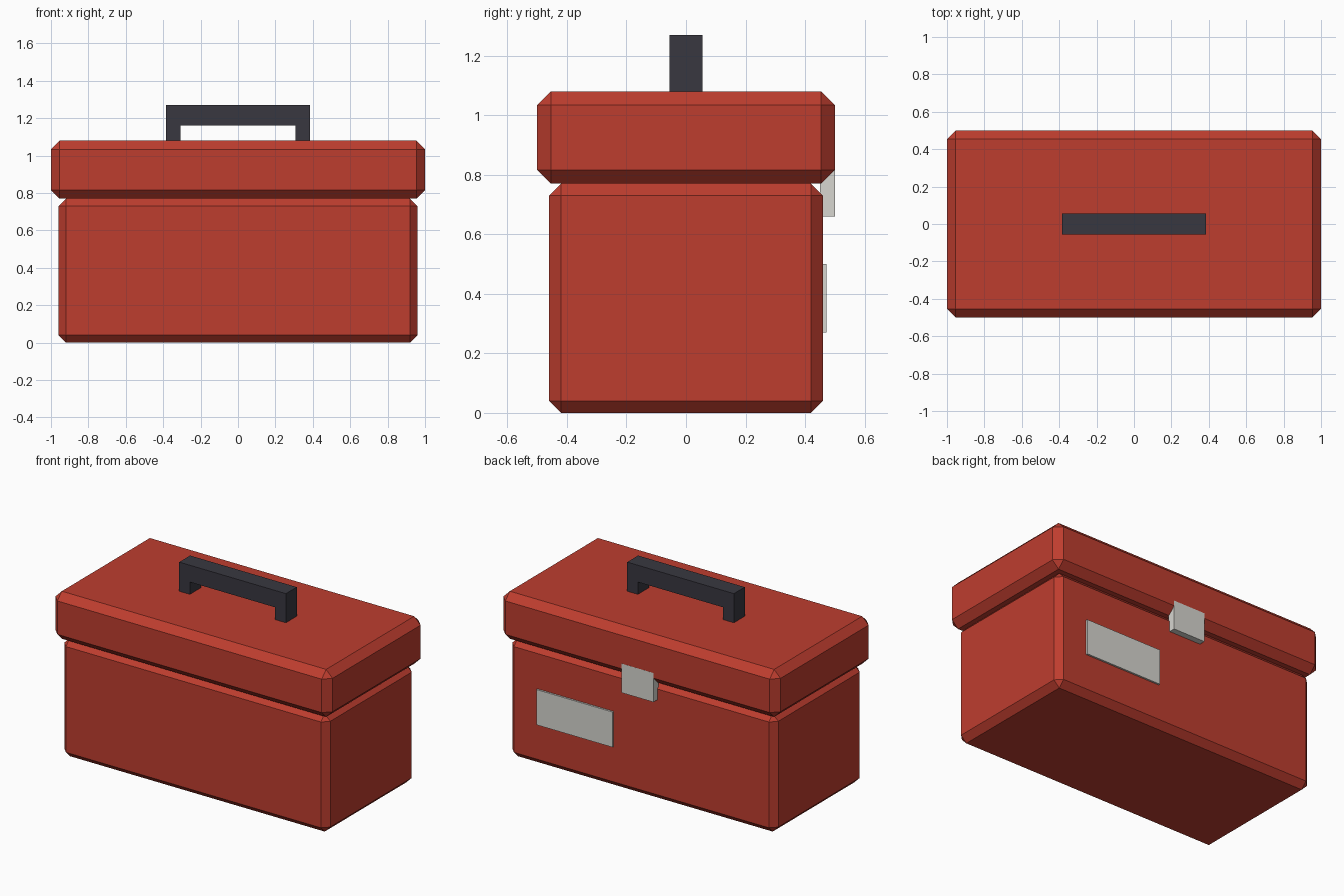
import bpy, bmesh

if "Cube" in bpy.data.objects:
    bpy.data.objects.remove(bpy.data.objects["Cube"])


def material(name, rgb):
    m = bpy.data.materials.new(name)
    m.diffuse_color = (*rgb, 1)
    m.use_nodes = True
    m.node_tree.nodes["Principled BSDF"].inputs["Base Color"].default_value = m.diffuse_color
    return m


RED = material("red_paint", (0.515, 0.047, 0.028))
DARK = material("dark_grip", (0.040, 0.039, 0.051))
METAL = material("pale_metal", (0.68, 0.67, 0.63))


def finish(name, bm, mat):
    bmesh.ops.recalc_face_normals(bm, faces=bm.faces)
    mesh = bpy.data.meshes.new(name)
    bm.to_mesh(mesh)
    bm.free()
    mesh.materials.append(mat)
    obj = bpy.data.objects.new(name, mesh)
    bpy.context.collection.objects.link(obj)
    return obj


def box(name, lo, hi, mat, chamfer=0):
    bm = bmesh.new()
    bmesh.ops.create_cube(bm, size=1)
    for v in bm.verts:
        v.co = [hi[i] if v.co[i] > 0 else lo[i] for i in range(3)]
    if chamfer:
        bmesh.ops.bevel(bm, geom=bm.edges[:], offset=chamfer, segments=1,
                        affect='EDGES', offset_type='OFFSET')
    return finish(name, bm, mat)


# Chamfered body and overhanging lid
box("body", (-0.96, -0.46, 0), (0.96, 0.46, 0.77), RED, 0.04)
box("lid", (-1, -0.5, 0.77), (1, 0.5, 1.08), RED, 0.046)

# Handle: U-shaped profile extruded front to back
half = [(0.385, 1.08), (0.385, 1.27)]
inner = [(0.308, 1.16), (0.308, 1.08)]
profile = half + [(-x, z) for x, z in reversed(half)]
profile += [(-x, z) for x, z in reversed(inner)] + inner
bm = bmesh.new()
face = bm.faces.new([bm.verts.new((x, -0.056, z)) for x, z in profile])
ext = bmesh.ops.extrude_face_region(bm, geom=[face], use_keep_orig=True)
bmesh.ops.translate(bm, vec=(0, 0.112, 0),
                    verts=[g for g in ext["geom"] if isinstance(g, bmesh.types.BMVert)])
finish("handle", bm, DARK)

# Latch across the seam and label plate, both on the back
box("latch", (-0.115, 0.45, 0.66), (0.115, 0.5005, 0.85), METAL)
box("label_plate", (0.2, 0.45, 0.27), (0.75, 0.472, 0.50), METAL)
